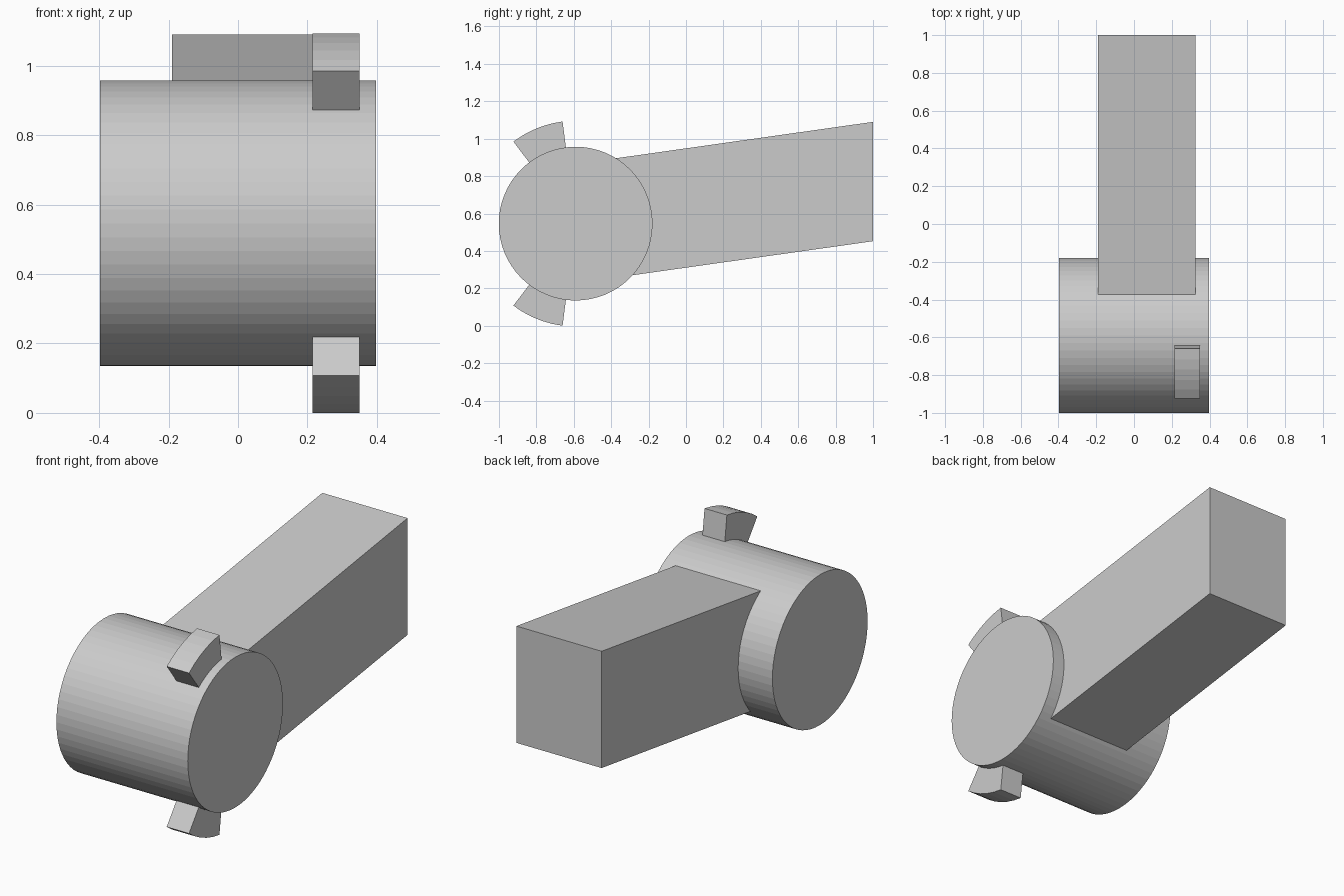
import bpy, bmesh
from math import cos, sin, radians, pi

if "Cube" in bpy.data.objects:
    bpy.data.objects.remove(bpy.data.objects["Cube"])

CY, CZ, R = -0.59, 0.546, 0.411   # hub axis and radius


def extrude_x(name, profile, x0, x1):
    """Prism from a (y, z) outline running from x0 to x1."""
    bm = bmesh.new()
    face = bm.faces.new([bm.verts.new((x0, y, z)) for y, z in profile])
    ext = bmesh.ops.extrude_face_region(bm, geom=[face])
    verts = [g for g in ext["geom"] if isinstance(g, bmesh.types.BMVert)]
    bmesh.ops.translate(bm, verts=verts, vec=(x1 - x0, 0, 0))
    bmesh.ops.recalc_face_normals(bm, faces=bm.faces)
    mesh = bpy.data.meshes.new(name)
    bm.to_mesh(mesh)
    bm.free()
    obj = bpy.data.objects.new(name, mesh)
    bpy.context.collection.objects.link(obj)
    return obj


def arc(radius, a0, a1, steps):
    angles = [a0 + (a1 - a0) * i / steps for i in range(steps + 1)]
    return [(CY + radius * cos(a), CZ + radius * sin(a)) for a in angles]


# Round hub
extrude_x("hub", arc(R, 0, 2 * pi, 64)[:-1], -0.397, 0.397)

# Slanted arm, its root buried in the hub
extrude_x("arm", [(1.0, 1.09), (1.0, 0.452), (-0.45, 0.247), (-0.54, 0.872)],
          -0.19, 0.325)

# Curved teeth above and below the hub
for name, side in (("upper_tooth", 1), ("lower_tooth", -1)):
    a0, a1 = side * radians(97.3), side * radians(127.2)
    outline = arc(0.5505, a0, a1, 5) + arc(R - 0.02, a1, a0, 5)
    extrude_x(name, outline, 0.215, 0.35)
